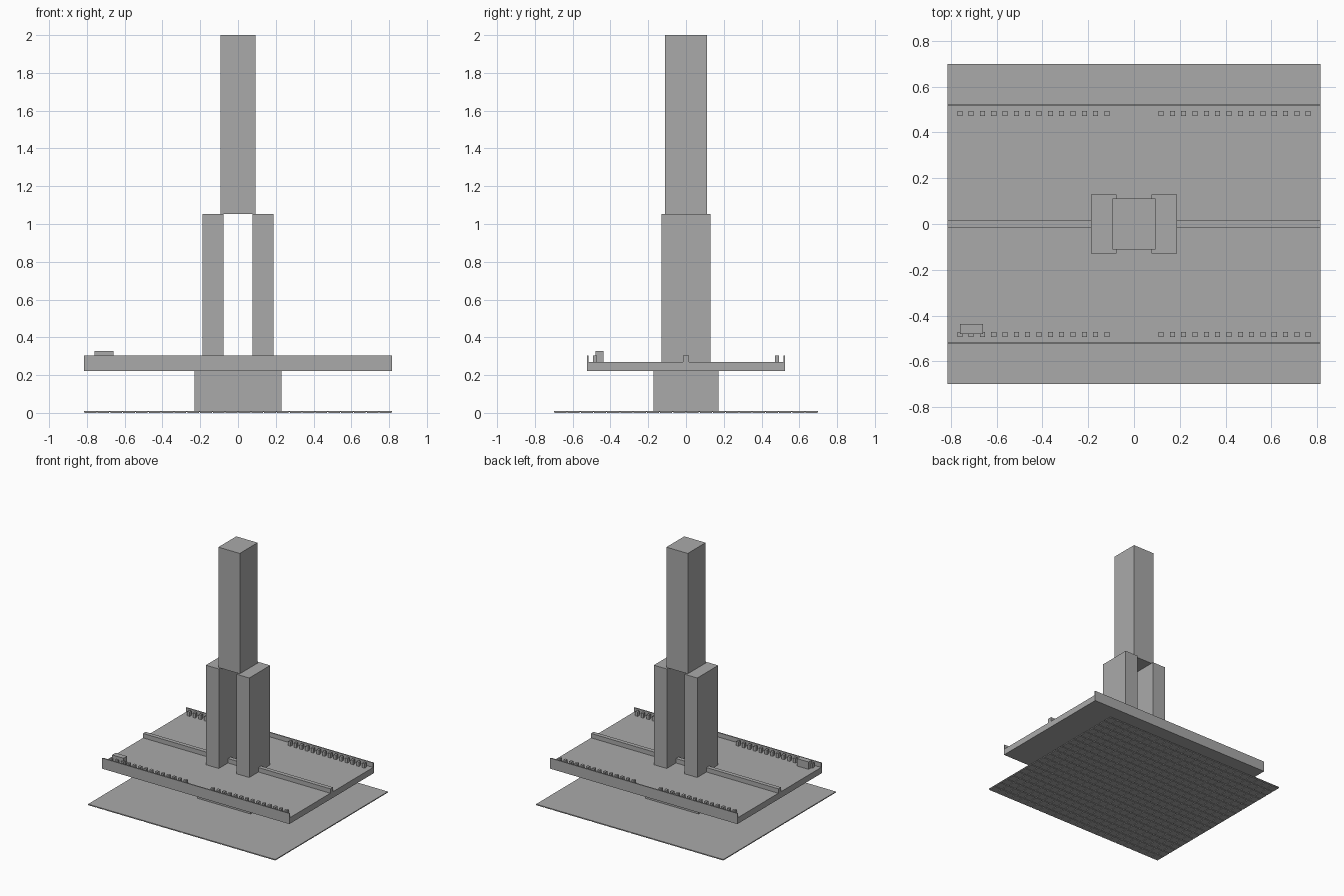
import bpy
import bmesh
from mathutils import Matrix, Vector

cube = bpy.data.objects.get("Cube")
if cube:
    bpy.data.objects.remove(cube, do_unlink=True)

GREY = (0.4, 0.4, 0.4, 1)
mat = bpy.data.materials.new("concrete grey")
mat.use_nodes = True
mat.diffuse_color = GREY
mat.node_tree.nodes["Principled BSDF"].inputs["Base Color"].default_value = GREY


def boxes(name, spans):
    """One object made of boxes, each given as x, y and z ranges."""
    bm = bmesh.new()
    for span in spans:
        centre = Vector([(a + b) / 2 for a, b in span])
        size = Vector([abs(b - a) for a, b in span])
        place = Matrix.Translation(centre) @ Matrix.Diagonal(size.to_4d())
        bmesh.ops.create_cube(bm, size=1, matrix=place)
    mesh = bpy.data.meshes.new(name)
    bm.to_mesh(mesh)
    bm.free()
    mesh.materials.append(mat)
    obj = bpy.data.objects.new(name, mesh)
    bpy.context.collection.objects.link(obj)
    return obj


def mid(half):
    return (-half, half)


LENGTH, WIDTH = 0.815, 0.525
DECK = 0.27
RAIL = 0.305
LEG_TOP = 1.053

# Water sheet with a tiled underside
DEPTH = 0.7
boxes("water_sheet", [(mid(LENGTH), mid(DEPTH), (0.005, 0.01))])
NX, NY, GAP = 24, 20, 0.003
dx, dy = 2 * LENGTH / NX, 2 * DEPTH / NY
boxes("water_tiles", [
    ((-LENGTH + i * dx + GAP, -LENGTH + (i + 1) * dx - GAP),
     (-DEPTH + j * dy + GAP, -DEPTH + (j + 1) * dy - GAP),
     (0, 0.005))
    for i in range(NX) for j in range(NY)])

# Pier and road deck
boxes("pier", [(mid(0.23), mid(0.172), (0.01, 0.222))])
boxes("deck", [(mid(LENGTH), mid(WIDTH), (0.222, DECK))])
boxes("median", [(mid(LENGTH), mid(0.016), (DECK, RAIL))])

# Parapets along both edges
for side, name in ((-1, "front_parapet"), (1, "back_parapet")):
    boxes(name, [(mid(LENGTH), (side * (WIDTH - 0.009), side * WIDTH), (DECK, RAIL))])

# Rows of small posts, leaving a gap beside the tower
POST, PITCH = 0.011, 0.0495
for side, name in ((-1, "front_posts"), (1, "back_posts")):
    y = side * 0.482
    xs = [s * (0.118 + i * PITCH) for s in (-1, 1) for i in range(14)]
    boxes(name, [((x - POST, x + POST), (y - POST, y + POST), (DECK, RAIL)) for x in xs])

# Tower: two legs carrying a single shaft
for side, name in ((1, "left_leg"), (-1, "right_leg")):
    boxes(name, [((side * 0.076, side * 0.189), mid(0.13), (DECK, LEG_TOP))])
boxes("shaft", [(mid(0.093), mid(0.111), (LEG_TOP, 2))])

# Block on the deck
boxes("roadside_block", [((-0.76, -0.66), (-0.48, -0.438), (DECK, 0.328))])
